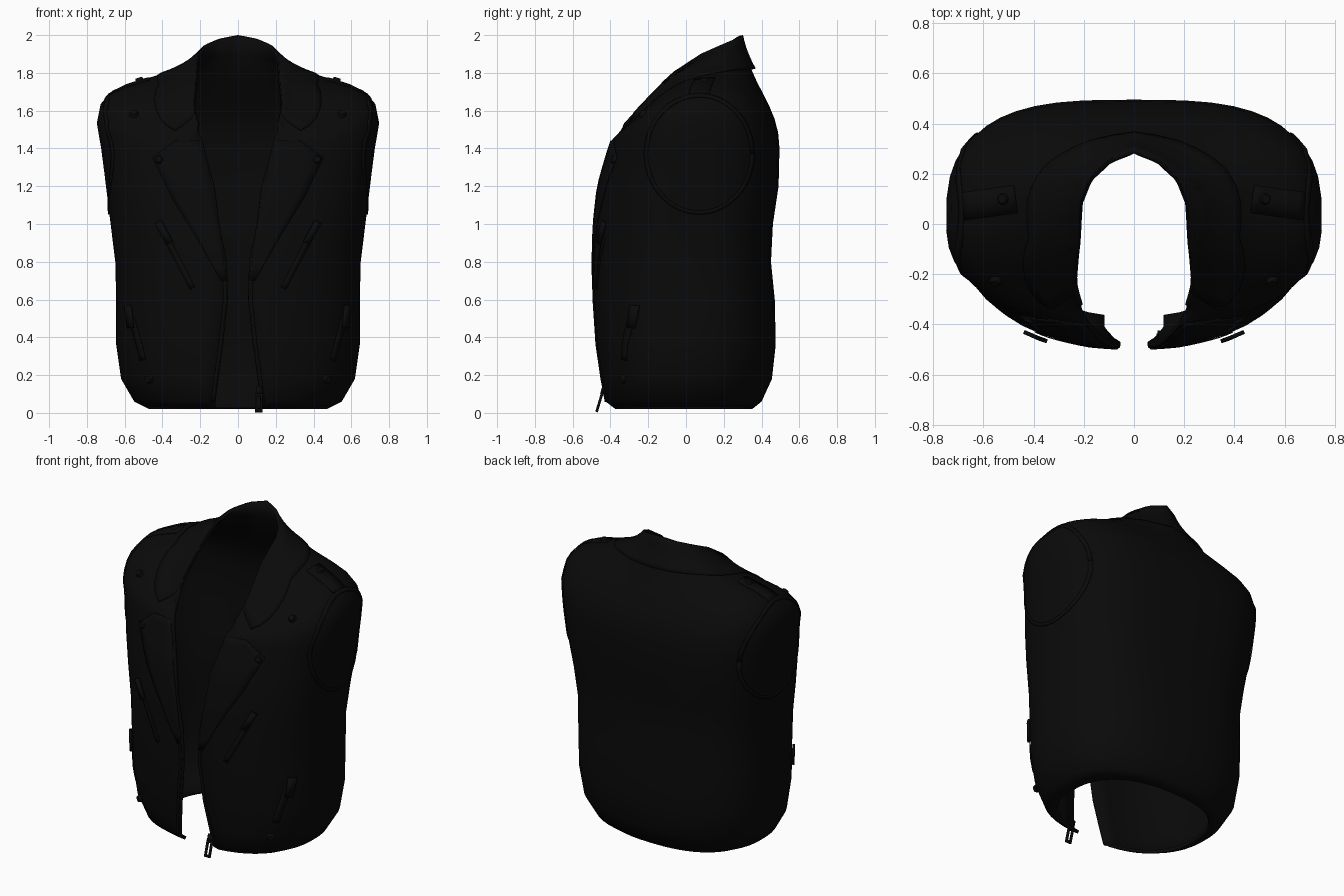
import bpy, bmesh, math
from mathutils import Vector, Matrix
from mathutils.bvhtree import BVHTree

if "Cube" in bpy.data.objects:
    bpy.data.objects.remove(bpy.data.objects["Cube"])


def material(name, value, rough):
    m = bpy.data.materials.new(name)
    m.use_nodes = True
    m.diffuse_color = (value, value, value, 1)
    node = m.node_tree.nodes["Principled BSDF"]
    node.inputs["Base Color"].default_value = (value, value, value, 1)
    node.inputs["Roughness"].default_value = rough
    return m


LEATHER = material("black_leather", 0.003, 0.6)
LINING = material("dark_lining", 0.0026, 0.8)
METAL = material("black_metal", 0.0032, 0.5)


def make(name, verts, faces, mats, mirror=True, thick=0, offset=1.0):
    me = bpy.data.meshes.new(name)
    me.from_pydata(verts, [], faces)
    ob = bpy.data.objects.new(name, me)
    bpy.context.collection.objects.link(ob)
    for m in mats:
        me.materials.append(m)
    if mirror:
        ob.modifiers.new("Mirror", "MIRROR").merge_threshold = 0.002
    if thick:
        sol = ob.modifiers.new("Solidify", "SOLIDIFY")
        sol.thickness, sol.offset = thick, offset
        sol.material_offset = len(mats) - 1
    bpy.ops.object.select_all(action="DESELECT")
    ob.select_set(True)
    bpy.context.view_layer.objects.active = ob
    bpy.ops.object.shade_smooth_by_angle(angle=math.radians(50))
    return ob


def grid_faces(rows, cols):
    return [(i * cols + j, i * cols + j + 1, (i + 1) * cols + j + 1, (i + 1) * cols + j)
            for i in range(rows - 1) for j in range(cols - 1)]


def along(points, f):
    """Point at fraction f of an evenly spaced polyline."""
    g = f * (len(points) - 1)
    i = min(int(g), len(points) - 2)
    return Vector(points[i]).lerp(Vector(points[i + 1]), g - i)


# Body rings: height, half width, front depth, back depth, half opening
RINGS = [(.02, .47, .38, .35, .12), (.06, .55, .43, .40, .12), (.18, .62, .45, .455, .105),
         (.36, .645, .475, .475, .08), (.6, .645, .49, .47, .055), (.8, .65, .495, .45, .06),
         (1.0, .675, .49, .46, .1), (1.2, .70, .47, .49, .125), (1.4, .725, .415, .495, .18)]
# Neckline from the front opening round to the back of the neck
NECK = [(.22, -.33, 1.53), (.235, -.24, 1.63), (.22, -.08, 1.795), (.215, .08, 1.9),
        (.18, .18, 1.945), (.1, .26, 1.98), (0, .3, 2.0)]
COLS, SHOULDER_ROWS = 22, 8


def angle(ring, a):
    start = math.asin((ring[4] / ring[1]) ** 1.2)
    return start + (math.pi - start) * a


def ring_point(ring, a):
    z, w, front, back, _ = ring
    t = angle(ring, a)
    s, c = max(math.sin(t), 0), math.cos(t)
    n = 2.4 if c > 0 else 2.4 + z / 2
    y = -front * c ** (2 / n) if c > 0 else back * (-c) ** (2 / n)
    return Vector((w * s ** (2 / n) if a < 1 else 0, y, z))


def shoulder(a, s):
    """Curve from the chest ring (s=0) over the shoulder to the neckline (s=1)."""
    r, c = ring_point(RINGS[-1], a), along(NECK, a)
    side = math.sin(angle(RINGS[-1], a)) ** 2
    dz = c.z - r.z
    k1 = Vector((r.x * (1 + .17 * side), r.y, r.z + dz * (.4 + .5 * side)))
    k2 = c.lerp(r, .15 + .3 * side)
    k2.z = c.z - dz * .45
    q = 1 - s
    return r * q ** 3 + k1 * 3 * q * q * s + k2 * 3 * q * s * s + c * s ** 3


# Vest body
verts = [ring_point(r, j / COLS) for r in RINGS for j in range(COLS + 1)]
verts += [shoulder(j / COLS, i / SHOULDER_ROWS)
          for i in range(1, SHOULDER_ROWS + 1) for j in range(COLS + 1)]
faces = grid_faces(len(RINGS) + SHOULDER_ROWS, COLS + 1)
make("vest_body", verts, faces, [LEATHER, LINING], thick=.02, offset=-1)
tree = BVHTree.FromPolygons(verts, faces)


def cast(p, side):
    """Project a flat point onto the body from the front, side or top."""
    o, d = {"front": ((p[0], -1, p[1]), (0, 1, 0)),
            "side": ((1.2, p[0], p[1]), (-1, 0, 0)),
            "top": ((p[0], p[1], 2.5), (0, 0, -1))}[side]
    hit = tree.ray_cast(Vector(o), Vector(d), 1.0)
    if hit[0] is None:
        # Just outside the front edge: snap back to it
        hit = tree.find_nearest(Vector((p[0], -.45, p[1])))
    return hit[0], hit[1]


def patch(name, inner, outer, side, thick, mat=LEATHER, lift=.001, steps=12, across=5):
    """Panel lying on the body between two outlines."""
    vs = []
    for i in range(steps + 1):
        a, b = along(inner, i / steps), along(outer, i / steps)
        for j in range(across + 1):
            p, n = cast(a.lerp(b, j / across), side)
            vs.append(p + n * lift)
    return make(name, vs, grid_faces(steps + 1, across + 1), [mat], thick=thick)


def strip(name, a, b, width, side, thick, mat=LEATHER, lift=.001, steps=8):
    a, b = Vector(a), Vector(b)
    d = (b - a).normalized() * width / 2
    n = Vector((d.y, -d.x))
    return patch(name, [a - n, b - n], [a + n, b + n], side, thick, mat, lift, steps, 2)


# Folded collar, standing away from the back of the neck at its lower edge
vs, rows = [], 6
for i in range(rows + 1):
    f = 1 - i / rows
    for j in range(19):
        a = .1 + .9 * j / 18
        depth = .27 + .35 * max(0, 1 - a / .4)
        p = shoulder(a, 1 - depth * f)
        n = tree.find_nearest(p)[1].copy()
        if j == 18:
            n.x = 0
        vs.append(p + n * (.002 + (.004 + .018 * max(0, a - .5) * 2) * f))
make("collar", vs, grid_faces(rows + 1, 19), [LEATHER], thick=.006, offset=-1)

# Lapels
patch("lapel", [(.065, .7), (.085, .9), (.12, 1.1), (.16, 1.3), (.205, 1.44)],
      [(.09, .7), (.22, .93), (.35, 1.14), (.45, 1.35), (.33, 1.44)], "front", .006)


# Armhole bindings
def oval(ry, rz):
    return [(.07 + ry * math.cos(k * math.pi / 16), 1.37 + rz * math.sin(k * math.pi / 16))
            for k in range(33)]


patch("armhole_binding", oval(.27, .3), oval(.29, .32), "side", .006, steps=32, across=1)

# Shoulder straps, pocket welts and zip pulls
strip("shoulder_strap", (.47, .1), (.68, .07), .11, "top", .004)
strip("chest_pocket_welt", (.24, .66), (.38, .93), .03, "front", .004)
strip("side_pocket_welt", (.5, .28), (.56, .5), .03, "front", .004)
strip("chest_zip_pull", (.355, .9), (.415, 1.01), .035, "front", .016, METAL, .012, 2)
strip("side_zip_pull", (.56, .45), (.575, .57), .03, "front", .014, METAL, .004, 2)

# Front zip edging
edge = [(r[4] + .006, r[0]) for r in RINGS[1:6]]
patch("front_zip", edge, [(x + .015, z) for x, z in edge], "front", .005, METAL, steps=16, across=1)


# Snaps
def snap(name, at, side):
    p, n = cast(at, side)
    bm = bmesh.new()
    turn = n.to_track_quat("Z", "Y").to_matrix().to_4x4()
    bmesh.ops.create_cone(bm, cap_ends=True, segments=12, radius1=.025, radius2=.017,
                          depth=.018, matrix=Matrix.Translation(p + n * .009) @ turn)
    ob = make(name, [], [], [METAL])
    bm.to_mesh(ob.data)
    bm.free()


for name, at, side in [("collar_snap", (.55, 1.58), "front"), ("lapel_snap", (.415, 1.34), "front"),
                       ("hem_snap", (.47, .18), "front"), ("strap_snap", (.52, .1), "top")]:
    snap(name, at, side)


# Hanging zip pull: a tilted frame below the slider
def tilted(x, z):
    return (.11 + x, -.475 + .3 * z, z)


frame = [tilted(x * k, .055 + h * k2) for k, k2 in ((.02, 1), (.009, .7))
         for x, h in ((-1, -.05), (1, -.05), (1, .05), (-1, .05))]
make("zip_pull", frame, [(k, (k + 1) % 4, (k + 1) % 4 + 4, k + 4) for k in range(4)],
     [METAL], mirror=False, thick=.014, offset=0)
slider = [tilted(x, z) for z in (.1, .14) for x in (-.016, .016)]
make("zip_slider", slider, [(0, 1, 3, 2)], [METAL], mirror=False, thick=.02, offset=0)
